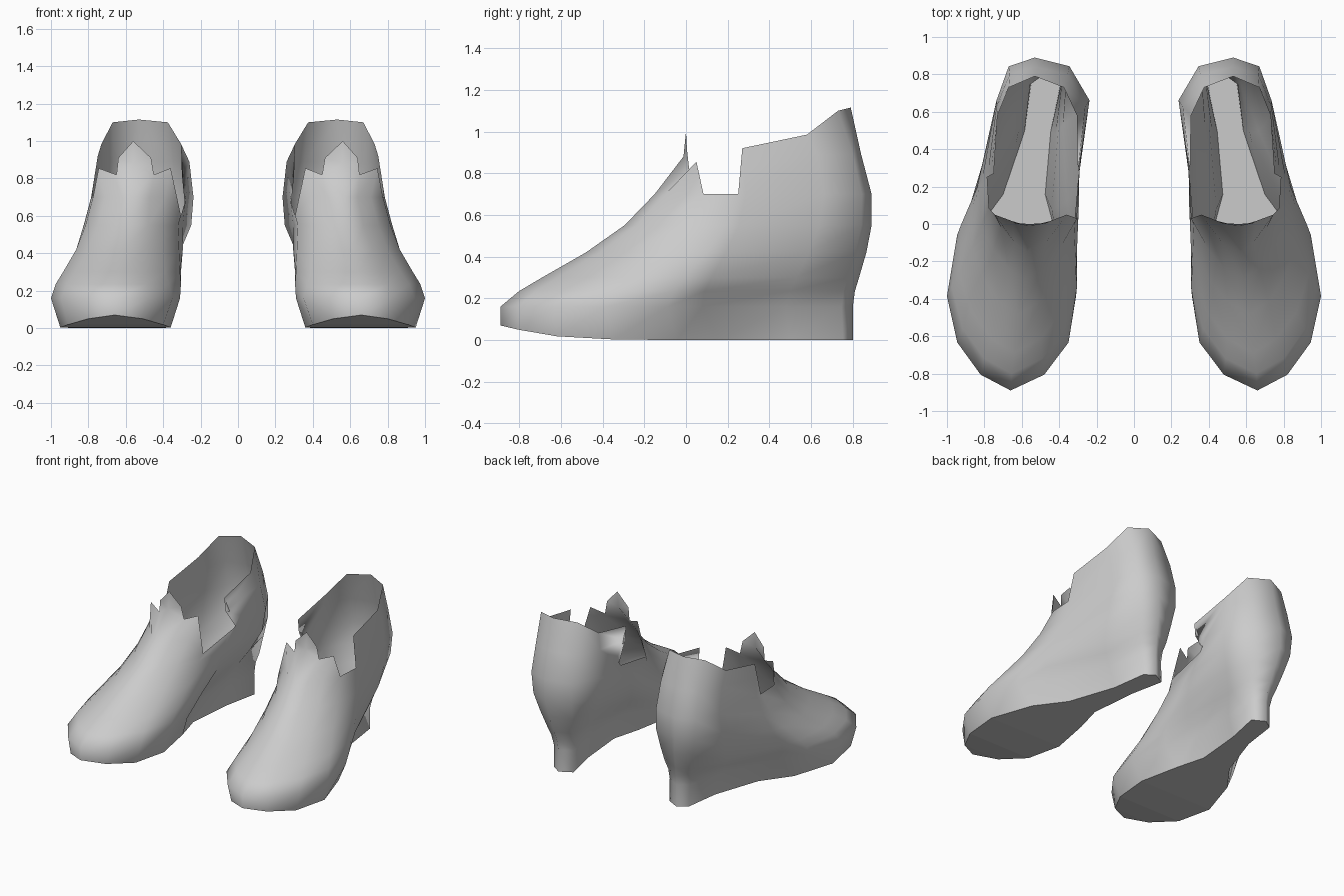
import bpy, bmesh

cube = bpy.data.objects.get("Cube")
if cube:
    bpy.data.objects.remove(cube, do_unlink=True)

grey = bpy.data.materials.new("soft_grey")
grey.use_nodes = True
grey.diffuse_color = (0.6, 0.6, 0.6, 1)
grey.node_tree.nodes["Principled BSDF"].inputs["Base Color"].default_value = (0.6, 0.6, 0.6, 1)

# Column positions along the shoe, from toe (0) to heel (1), at the sole and at the ankle
T_SOLE = [0, .05, .16, .32, .5, .62, .82, .972, 1]
T_ANKLE = [0, .05, .125, .225, .385, .42, .78, .955, 1]

# Rings: height, toe y, heel y, toe x, heel x, outer x per column, inner x per column
RINGS = [
    (0.00, -.89, .80, .66, .48, (.80, .91, .95, .85, .70, .585, .55), (.51, .40, .36, .42, .475, .445, .392)),
    (0.16, -.89, .80, .66, .48, (.82, .945, 1.0, .94, .81, .62, .555), (.48, .35, .31, .35, .44, .42, .39)),
    (0.235, -.80, .81, .655, .485, (.80, .915, .975, .945, .85, .665, .57), (.49, .37, .305, .32, .40, .405, .385)),
    (0.30, -.69, .83, .64, .495, (.76, .87, .935, .925, .87, .70, .59), (.50, .39, .31, .305, .36, .38, .37)),
    (0.42, -.48, .865, .62, .51, (.72, .80, .865, .865, .84, .73, .62), (.50, .40, .315, .295, .305, .31, .36)),
    (0.55, -.295, .89, .59, .53, (.67, .75, .815, .825, .81, .74, .655), (.48, .40, .32, .30, .295, .25, .345)),
    (0.70, -.15, .89, .57, .53, (.64, .71, .775, .785, .78, .735, .67), (.47, .39, .31, .31, .30, .238, .345)),
]
LAST = len(RINGS) - 1
SOLE_LIFT = [.07, .05, .018, .003, 0, 0, 0, 0, 0]

# The side cut is deeper and longer on the inner side: column -> point on the last ring
INNER_CUT = {3: (.305, .03, .60), 4: (.285, .38, .67), 5: (.275, .42, .74)}

# Collar above the ankle: column -> (outer x, inner x, y, z), lower row then jagged rim
COLLAR_LOW = {0: (.56, .56, -.012, .88), 1: (.65, .45, .015, .82), 2: (.745, .36, .05, .855),
              5: (.765, .30, .28, .82), 6: (.735, .26, .63, .89), 7: (.665, .355, .80, .89),
              8: (.53, .53, .84, .89)}
COLLAR_RIM = {0: (.56, .56, 0, 1.0), 1: (.64, .465, .005, .91),
              5: (.75, .30, .27, .92), 6: (.73, .305, .58, .985), 7: (.67, .375, .73, 1.1),
              8: (.53, .53, .79, 1.115)}


def ring_points(index, inner):
    z, y0, y1, toe_x, heel_x, outer_x, inner_x = RINGS[index]
    xs = (toe_x, *(inner_x if inner else outer_x), heel_x)
    f = z / 0.70
    pts = []
    for c, x in enumerate(xs):
        t = T_SOLE[c] * (1 - f) + T_ANKLE[c] * f
        pts.append((x, y0 + (y1 - y0) * t, SOLE_LIFT[c] if index == 0 else z))
    if inner and index == LAST:
        for c, p in INNER_CUT.items():
            pts[c] = p
    return pts


def make_shoe(name, side):
    bm = bmesh.new()

    def vert(p):
        return bm.verts.new((p[0] * side, p[1], p[2]))

    def face(*vs, mat_sole=False):
        vs = list(dict.fromkeys(v for v in vs if v))
        if len(vs) > 2:
            bm.faces.new(vs).smooth = not mat_sole

    halves = []
    for inner in (False, True):
        rows = [[vert(p) for p in ring_points(i, inner)] for i in range(len(RINGS))]
        for table in (COLLAR_LOW, COLLAR_RIM):
            row = []
            for c in range(9):
                if c in table:
                    o, i, y, z = table[c]
                    row.append(vert((i if inner else o, y, z)))
                else:
                    # side cut columns stop at the last full ring
                    row.append(rows[-1][c] if c in (3, 4) else None)
            rows.append(row)
        # Upper walls, leaving the side cut and the notch beside the tongue open
        for r in range(len(rows) - 1):
            for c in range(8):
                if r >= LAST and c == 3 or r > LAST and c in (1, 2):
                    continue
                face(rows[r][c], rows[r][c + 1], rows[r + 1][c + 1], rows[r + 1][c])
        halves.append(rows)

    # Flat sole between the two halves
    a, b = halves[0][0], halves[1][0]
    for c in range(8):
        face(a[c], a[c + 1], b[c + 1], b[c], mat_sole=True)

    bmesh.ops.remove_doubles(bm, verts=bm.verts, dist=0.0005)
    bmesh.ops.recalc_face_normals(bm, faces=bm.faces)
    lowest = min(bm.faces, key=lambda f: f.calc_center_median().z)
    if lowest.normal.z > 0:
        bmesh.ops.reverse_faces(bm, faces=bm.faces)
    # Crisp edge where the flat sole meets the smooth upper
    for e in bm.edges:
        if len({f.smooth for f in e.link_faces}) == 2:
            e.smooth = False

    mesh = bpy.data.meshes.new(name)
    bm.to_mesh(mesh)
    bm.free()
    mesh.materials.append(grey)
    bpy.context.collection.objects.link(bpy.data.objects.new(name, mesh))


make_shoe("left_shoe", 1)
make_shoe("right_shoe", -1)
